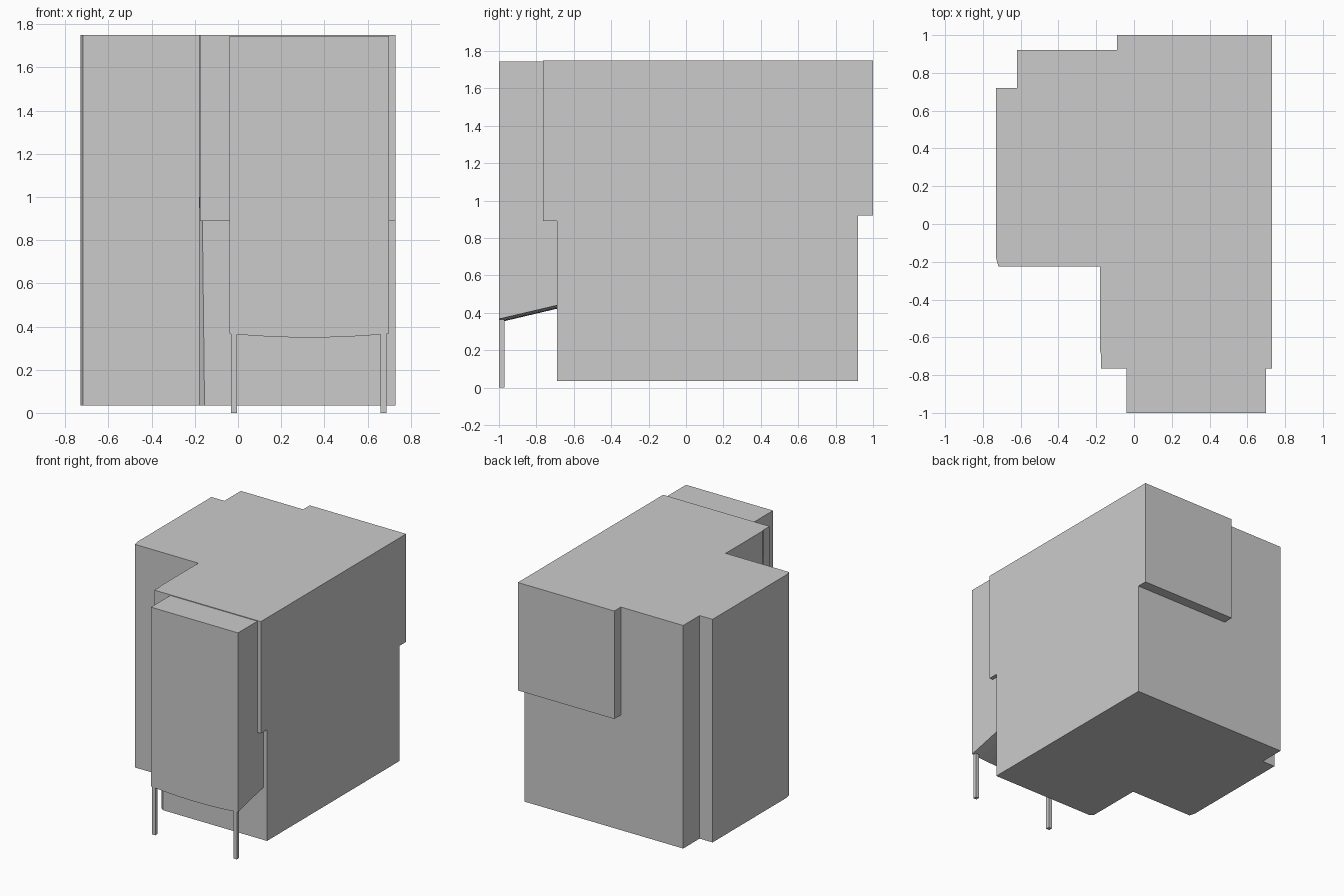
import bpy
import bmesh

cube = bpy.data.objects.get("Cube")
if cube:
    bpy.data.objects.remove(cube, do_unlink=True)

grey = bpy.data.materials.new("plain grey")
grey.use_nodes = True
colour = (0.6, 0.6, 0.6, 1)
grey.diffuse_color = colour
grey.node_tree.nodes["Principled BSDF"].inputs["Base Color"].default_value = colour


def loft(name, lower, upper):
    """Closed solid between two matching loops of 3D points."""
    bm = bmesh.new()
    a = [bm.verts.new(p) for p in lower]
    b = [bm.verts.new(p) for p in upper]
    bm.faces.new(a[::-1])
    bm.faces.new(b)
    for i in range(len(a)):
        j = (i + 1) % len(a)
        bm.faces.new((a[i], a[j], b[j], b[i]))
    bmesh.ops.recalc_face_normals(bm, faces=bm.faces)
    mesh = bpy.data.meshes.new(name)
    bm.to_mesh(mesh)
    bm.free()
    mesh.materials.append(grey)
    obj = bpy.data.objects.new(name, mesh)
    bpy.context.collection.objects.link(obj)
    return obj


def box(name, x0, x1, y0, y1, z0, z1):
    ring = [(x0, y0), (x1, y0), (x1, y1), (x0, y1)]
    return loft(name, [(x, y, z0) for x, y in ring], [(x, y, z1) for x, y in ring])


BASE, ROOF = 0.035, 1.75
FRONT, BACK = -0.69, 0.92

# Main building with stepped footprint; the front corner leans in at the foot
footprint = [(0.73, FRONT), (0.73, BACK), (-0.62, BACK), (-0.62, 0.72),
             (-0.73, 0.72), (-0.73, -0.18), (-0.718, -0.225),
             (-0.18, -0.225), (-0.18, -0.67), (-0.175, FRONT)]
foot = [(x, y, BASE) for x, y in footprint]
foot[-1] = (-0.155, FRONT, BASE)
loft("main_building", foot, [(x, y, ROOF) for x, y in footprint])

# Overhanging upper storeys
box("front_overhang", -0.175, 0.73, -0.765, FRONT, 0.89, ROOF)
box("back_overhang", -0.09, 0.73, BACK, 1.0, 0.92, ROOF)

# Projecting bay: bowed lower front edge, underside rising to the wall
left, right, steps = -0.04, 0.70, 10
front_edge, back_edge = [], []
for i in range(steps + 1):
    t = i / steps
    x = left + (right - left) * t
    sag = 0.018 * 4 * t * (1 - t)
    front_edge.append((x, -1.0, 0.367 - sag))
    back_edge.append((x, FRONT, 0.44 - sag))
top = 1.745
loft("front_bay",
     front_edge + [(right, -1.0, top), (left, -1.0, top)],
     back_edge + [(right, FRONT, top), (left, FRONT, top)])

# Slender posts under the bay
for name, x in (("right_post", -0.033), ("left_post", 0.66)):
    box(name, x, x + 0.029, -0.999, -0.97, 0, 0.365)
